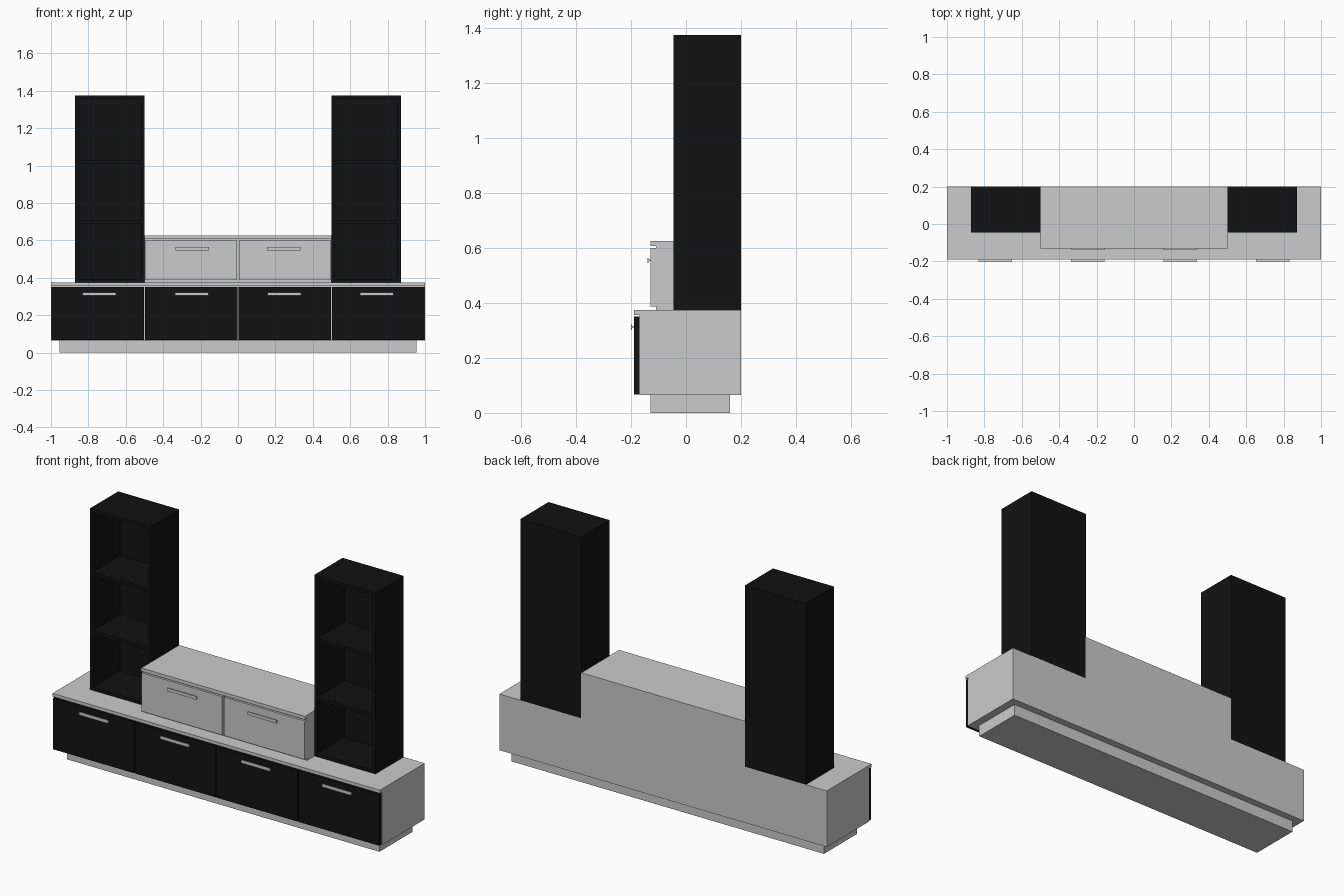
import bpy, bmesh

if "Cube" in bpy.data.objects:
    bpy.data.objects.remove(bpy.data.objects["Cube"])

black = bpy.data.materials.new("black_finish")
black.diffuse_color = (0.006, 0.006, 0.006, 1)
black.use_nodes = True
black.node_tree.nodes["Principled BSDF"].inputs["Base Color"].default_value = black.diffuse_color


def finish(name, bm, mat=None):
    bmesh.ops.recalc_face_normals(bm, faces=bm.faces)
    me = bpy.data.meshes.new(name)
    bm.to_mesh(me)
    bm.free()
    ob = bpy.data.objects.new(name, me)
    bpy.context.collection.objects.link(ob)
    if mat:
        me.materials.append(mat)
    return ob


def add_box(bm, x0, x1, y0, y1, z0, z1):
    vs = bmesh.ops.create_cube(bm, size=1)["verts"]
    for v in vs:
        v.co.x = x1 if v.co.x > 0 else x0
        v.co.y = y1 if v.co.y > 0 else y0
        v.co.z = z1 if v.co.z > 0 else z0


def box(name, *dims, mat=None):
    bm = bmesh.new()
    add_box(bm, *dims)
    return finish(name, bm, mat)


def extrude_x(name, profile, x0, x1, mat=None):
    # sweep a (y, z) profile along x
    bm = bmesh.new()
    face = bm.faces.new([bm.verts.new((x0, y, z)) for y, z in profile])
    ext = bmesh.ops.extrude_face_region(bm, geom=[face])["geom"]
    for v in ext:
        if isinstance(v, bmesh.types.BMVert):
            v.co.x = x1
    return finish(name, bm, mat)


def carcass(name, half, front, lip, z0, z_lip, z1):
    # cabinet body whose top overhangs the doors
    profile = [(front, z0), (0.2, z0), (0.2, z1), (lip, z1), (lip, z_lip), (front, z_lip)]
    return extrude_x(name, profile, -half, half)


def handle(name, x, face_y, z):
    # T-section bar: thin plate on a narrow tapering stem
    y0, y1 = face_y - 0.01, face_y - 0.007
    profile = [(y0, z - 0.009), (y1, z - 0.009), (y1, z - 0.004), (face_y, z - 0.002),
               (face_y, z + 0.002), (y1, z + 0.004), (y1, z + 0.009), (y0, z + 0.009)]
    extrude_x(name, profile, x - 0.089, x + 0.089)


# plinth and the two cabinet bodies
box("plinth", -0.955, 0.955, -0.13, 0.16, 0, 0.065)
carcass("lower_cabinet", 1.0, -0.17, -0.19, 0.065, 0.357, 0.375)
carcass("upper_cabinet", 0.5, -0.11, -0.13, 0.375, 0.607, 0.626)

# lower black drawer fronts
for i in range(4):
    x = -0.75 + 0.5 * i
    box(f"lower_front_{i + 1}", x - 0.247, x + 0.247, -0.19, -0.17, 0.067, 0.35, mat=black)
    handle(f"lower_handle_{i + 1}", x * 0.99, -0.19, 0.313)

# mirrored upper fronts and open shelf towers
for side, s in (("left", -1), ("right", 1)):
    xa, xb = sorted((s * 0.006, s * 0.498))
    box(f"upper_front_{side}", xa, xb, -0.13, -0.11, 0.387, 0.6)
    handle(f"upper_handle_{side}", s * 0.245, -0.13, 0.555)

    x0, x1 = sorted((s * 0.499, s * 0.872))
    y0, y1, z0, z1, t = -0.046, 0.2, 0.375, 1.375, 0.018
    bm = bmesh.new()
    add_box(bm, x0, x0 + t, y0, y1, z0, z1)
    add_box(bm, x1 - t, x1, y0, y1, z0, z1)
    add_box(bm, x0 + t, x1 - t, y1 - 0.01, y1, z0, z1)
    for z in (z0, 0.687, 1.011, z1 - t):
        add_box(bm, x0 + t, x1 - t, y0, y1 - 0.01, z, z + t)
    finish(f"shelf_tower_{side}", bm, black)
